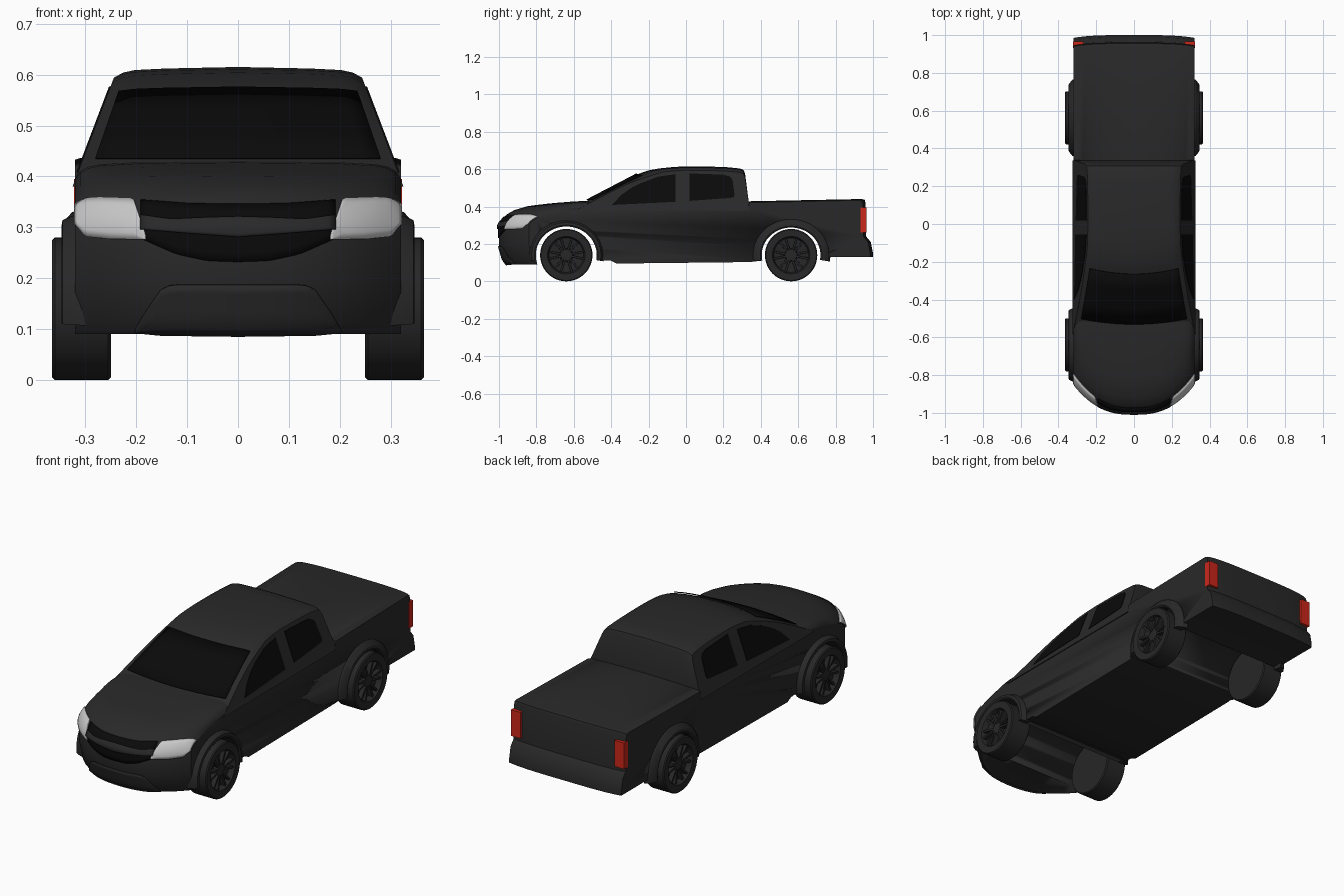
import bpy, bmesh
from math import sin, cos, pi, radians

if "Cube" in bpy.data.objects:
    bpy.data.objects.remove(bpy.data.objects["Cube"])


def mat(name, c):
    m = bpy.data.materials.new(name)
    m.diffuse_color = (*c, 1)
    m.use_nodes = True
    m.node_tree.nodes["Principled BSDF"].inputs["Base Color"].default_value = m.diffuse_color
    return m


PAINT = mat("dark_paint", (.022, .022, .022))
TYRE = mat("tyre", (.02, .02, .02))
GLASS = mat("black_glass", (.003, .003, .003))
LAMP = mat("lamp", (.6, .6, .6))
RED = mat("red_lamp", (.6, .02, .01))


def sm(t):
    t = max(0, min(1, t))
    return t * t * (3 - 2 * t)


def interp(t, pts):
    if t <= pts[0][0]:
        return pts[0][1]
    for (a, p), (b, q) in zip(pts, pts[1:]):
        if t <= b:
            return p + (q - p) * (t - a) / (b - a)
    return pts[-1][1]


def loft(name, rows, material, ring=True, loop=False, caps=True, mirror=False, thick=0):
    """Skin rows of points; rows may be rings, and may loop round."""
    bm = bmesh.new()
    vs = [[bm.verts.new(p) for p in r] for r in rows]
    n, m = len(vs), len(vs[0])
    if m > 1:
        for i in range(n if loop else n - 1):
            for j in range(m if ring else m - 1):
                k, l = (i + 1) % n, (j + 1) % m
                bm.faces.new((vs[i][j], vs[k][j], vs[k][l], vs[i][l]))
    if caps and ring and not loop:
        bm.faces.new(vs[0])
        bm.faces.new(vs[-1])
    bmesh.ops.recalc_face_normals(bm, faces=bm.faces[:])
    me = bpy.data.meshes.new(name)
    bm.to_mesh(me)
    bm.free()
    me.materials.append(material)
    me.shade_smooth()
    me.set_sharp_from_angle(angle=radians(32))
    ob = bpy.data.objects.new(name, me)
    bpy.context.collection.objects.link(ob)
    if thick:
        s = ob.modifiers.new("thickness", 'SOLIDIFY')
        s.thickness, s.offset = thick, 0
    if mirror:
        ob.modifiers.new("mirror", 'MIRROR').use_bisect_axis[0] = False
    return ob


def box(name, x, y, z, material, mirror=False):
    rows = [[(a, y[0], z[0]), (a, y[1], z[0]), (a, y[1], z[1]), (a, y[0], z[1])] for a in x]
    return loft(name, rows, material, mirror=mirror)


# Lower body: side profile swept across x, bowed nose and rounded shoulders
DROP = [(0, 0), (.2, .002), (.27, .006), (.295, .011), (.31, .02), (.32, .035)]
NOSE = [(.09, -.955), (.11, -.975), (.195, -1), (.3, -1), (.33, -.985), (.355, -.962), (.38, -.92)]


def warp(x, y, z):
    a = abs(x) / .32
    z -= interp(abs(x), DROP) * sm((z - .28) / .14) * (1 if y < .337 else .2)
    y += .16 * a ** 2.6 * sm((-.55 - y) / .35)
    if y > .9:
        y -= .015 * a ** 4
    return (x, y, z)


profile = [(y, z) for z, y in NOSE] + [
    (-.85, .401), (-.8, .408), (-.75, .414), (-.7, .419), (-.65, .423), (-.6, .427), (-.53, .43),
    (.333, .428), (.34, .428), (.94, .44), (.955, .436), (.96, .42), (.963, .24), (.988, .21),
    (1, .15), (1, .13), (.72, .13), (.4, .11), (.34, .103), (-.37, .095), (-.4, .11),
    (-.48, .115), (-.6, .115), (-.7, .112), (-.81, .11), (-.9, .104)]
half = [.05, .1, .15, .2, .24, .27, .295, .31, .32]
xs = [-x for x in reversed(half)] + [0] + half
body = loft("lower_body", [[warp(x, y, z) for y, z in profile] for x in xs], PAINT)

# Wheel arches cut right through the body
AXLES = {"front": (-.64, .163, .202), "rear": (.562, .157, .21)}
ZC, SQ = .14, .94
for end, (yc, r, ro) in AXLES.items():
    ring = [(yc + r * cos(t * pi / 32), ZC + SQ * r * sin(t * pi / 32)) for t in range(64)]
    cut = loft(end + "_arch_cutter", [[(x, *p) for p in ring] for x in (-.5, .5)], PAINT)
    cut.hide_render = True
    cut.hide_set(True)
    b = body.modifiers.new(end + "_arch", 'BOOLEAN')
    b.object, b.operation, b.solver = cut, 'DIFFERENCE', 'EXACT'

    # Flared arch trim
    sec = [(r, .30), (r, .342), (r + .008, .347), (r + .022, .345), (ro - .008, .326), (ro, .30)]
    rows = []
    for k in range(33):
        t = radians(-10 + 200 * k / 32)
        rows.append([(x, yc + q * cos(t), ZC + SQ * q * sin(t)) for q, x in sec])
    loft(end + "_arch_flare", rows, PAINT, mirror=True)

    # Wheel: lathed tyre and dished rim
    lathe = [(.25, .004), (.25, .135), (.255, .14), (.36, .14), (.365, .135), (.363, .1), (.355, .096),
             (.335, .092), (.33, .035), (.35, .03), (.352, .004)]
    rows = [[(x, yc + q * cos(t * pi / 24), ZC + q * sin(t * pi / 24)) for t in range(48)] for x, q in lathe]
    loft(end + "_wheel", rows, TYRE, mirror=True)
    # Paired spokes
    for k in range(12):
        t = k // 2 * pi / 3 + (.2 if k % 2 else -.2)
        rows = []
        for q, x in ((.025, .352), (.095, .357)):
            rows.append([(h, yc + q * cos(t) - s * sin(t), ZC + q * sin(t) + s * cos(t))
                         for h, s in ((.328, -.006), (x, -.005), (x, .005), (.328, .006))])
        loft(f"{end}_wheel_spoke_{k + 1}", rows, TYRE, mirror=True)

# Cab: tapered upper body with bowed windscreen and rounded roof edge
CROWN = [(0, 0), (.6, .003), (.85, .006), (.94, .011), (1, .021)]


def width(z):
    return .31 - (z - .42) * .38


def cab(f, y, z):
    a = abs(f)
    z -= interp(a, CROWN) * sm((z - .5) / .09)
    if y < -.1:
        y += .035 * a * a * sm((-.1 - y) / .12)
    return (f * width(z), y, z)


roof = [(-.62, .38), (-.53, .43), (-.44, .477), (-.34, .529), (-.25, .576), (-.2, .593), (-.14, .604), (-.07, .611),
        (0, .615), (.12, .614), (.22, .61), (.29, .603), (.308, .595), (.316, .575), (.336, .42), (.336, .38)]
hf = [.3, .6, .75, .85, .94, .975, 1]
fs = [-f for f in reversed(hf)] + [0] + hf
loft("cab", [[cab(f, y, z) for y, z in roof] for f in fs], PAINT)

# Windscreen
rows = []
for k in range(17):
    f = -.915 + 1.83 * k / 16
    row = []
    for y, z in [(-.528, .431), (-.44, .477), (-.34, .529), (-.262, .57)]:
        p = cab(f, y, z)
        row.append((p[0], p[1] - .003, p[2] + .005))
    rows.append(row)
loft("windscreen", rows, GLASS, ring=False, thick=.004)

# Side windows
for name, pts in {
    "front_door_window": [(-.396, .408), (-.345, .463), (-.3, .495), (-.249, .522), (-.152, .559), (-.056, .573),
                          (-.056, .425)],
    "rear_door_window": [(.019, .577), (.2, .57), (.235, .56), (.249, .543), (.259, .463), (.255, .45),
                         (.238, .446), (.019, .43)]}.items():
    loft(name, [[(width(z) + d, y, z) for y, z in pts] for d in (-.004, .003)], GLASS, mirror=True)


# Nose panels follow the bowed front, between a lower and an upper line
def nose_panel(name, lo, hi, material, off=.004, mirror=False):
    x0, x1 = lo[0][0], lo[-1][0]
    rows = []
    for k in range(25):
        x = x0 + (x1 - x0) * k / 24
        a, b = (interp(abs(x) if x0 < 0 else x, c if x0 >= 0 else c[len(c) // 2:]) for c in (lo, hi))
        row = []
        for j in range(7):
            z = a + (b - a) * j / 6
            p = warp(x, interp(z, NOSE), z)
            row.append((p[0] * (1 + off), p[1] - off, p[2]))
        rows.append(row)
    return loft(name, rows, material, ring=False, thick=.004, mirror=mirror)


def sym(pts):
    return [(-x, z) for x, z in reversed(pts)] + pts


nose_panel("headlight", [(.18, .276), (.25, .277), (.298, .282), (.318, .31)],
           [(.18, .284), (.204, .358), (.318, .366)], LAMP, .007, True)
nose_panel("grille", sym([(0, .232), (.06, .234), (.12, .247), (.19, .278)]),
           sym([(0, .345), (.1, .347), (.205, .356)]), GLASS, .003)
nose_panel("grille_bar", sym([(0, .281), (.08, .287), (.19, .296)]),
           sym([(0, .321), (.07, .319), (.13, .316), (.19, .325)]), PAINT, .008)
nose_panel("skid_plate", sym([(0, .086), (.15, .088), (.2, .093)]),
           sym([(0, .187), (.13, .187), (.15, .178), (.18, .135), (.2, .1)]), PAINT, .006)

# Tail lights wrap the rear corners
box("tail_light", (.268, .3225), (.932, .966), (.26, .395), RED, mirror=True)
